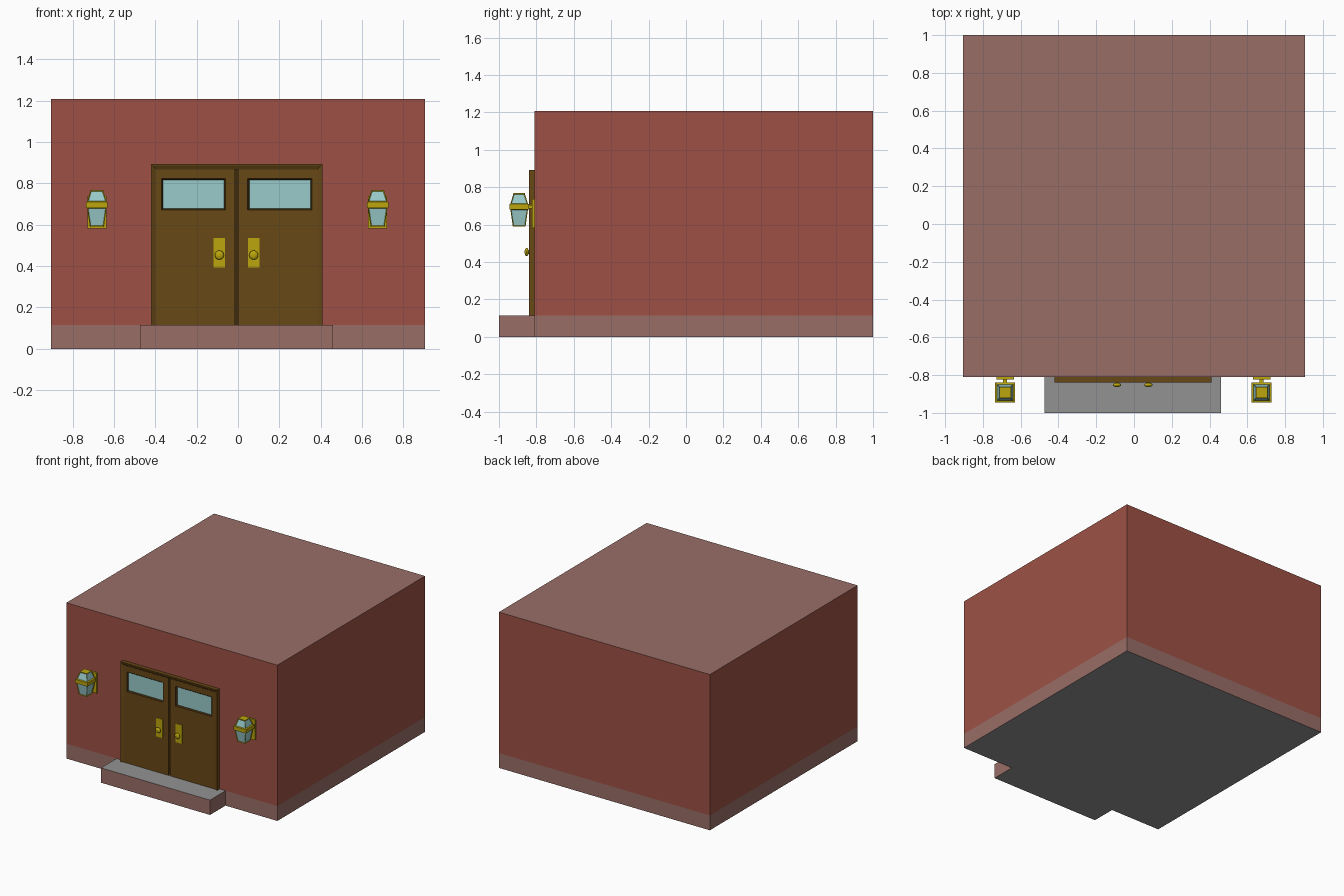
import bpy, bmesh
from mathutils import Matrix, Vector

if "Cube" in bpy.data.objects:
    bpy.data.objects.remove(bpy.data.objects["Cube"])


def mat(name, r, g, b):
    m = bpy.data.materials.new(name)
    m.diffuse_color = (r, g, b, 1)
    m.use_nodes = True
    m.node_tree.nodes["Principled BSDF"].inputs["Base Color"].default_value = m.diffuse_color
    return m


BRICK = mat("brick", 0.34, 0.083, 0.06)
PALE = mat("pale_brick", 0.32, 0.155, 0.135)
GREY = mat("concrete", 0.29, 0.29, 0.29)
WOOD = mat("wood", 0.14, 0.065, 0.008)
DARK = mat("dark_wood", 0.05, 0.024, 0.004)
BRASS = mat("brass", 0.5, 0.38, 0.004)
GLASS = mat("glass", 0.32, 0.6, 0.6)

CX = -0.007      # doorway centre line
WALL = -0.81     # front wall plane
FLOOR = 0.115    # height of base and step


def finish(name, bm, mats, fix=True):
    if fix:
        bmesh.ops.recalc_face_normals(bm, faces=bm.faces[:])
    me = bpy.data.meshes.new(name)
    bm.to_mesh(me)
    bm.free()
    for m in mats:
        me.materials.append(m)
    ob = bpy.data.objects.new(name, me)
    bpy.context.collection.objects.link(ob)
    return ob


def box_bm(x, y, z):
    bm = bmesh.new()
    bmesh.ops.create_cube(bm, size=1)
    for v in bm.verts:
        v.co = Vector([a + (b - a) * (c + 0.5) for (a, b), c in zip((x, y, z), v.co)])
    return bm


def box(name, x, y, z, m):
    return finish(name, box_bm(x, y, z), [m])


def loft(bm, loops, closed=True):
    """Skin quads between equal-length point loops."""
    rows = [[bm.verts.new(p) for p in lp] for lp in loops]
    n = len(rows[0])
    faces = []
    for a, b in zip(rows, rows[1:]):
        faces.append([bm.faces.new((a[i], a[(i + 1) % n], b[(i + 1) % n], b[i]))
                      for i in range(n if closed else n - 1)])
    return rows, faces


# Walls and roof (open underneath, sitting on the base)
bm = box_bm((-0.905, 0.905), (WALL, 1), (FLOOR, 1.208))
bm.normal_update()
for f in bm.faces:
    f.material_index = 1 if f.normal.z > 0.5 else 0
bmesh.ops.delete(bm, geom=[f for f in bm.faces if f.normal.z < -0.5], context='FACES_ONLY')
finish("building_walls", bm, [BRICK, PALE], fix=False)

# Base band with the entrance step in one footprint
S0, S1 = -0.475, 0.46
foot = [(-0.905, WALL), (S0, WALL), (S0, -1), (S1, -1), (S1, WALL),
        (0.905, WALL), (0.905, 1), (-0.905, 1)]
bm = bmesh.new()
rows, _ = loft(bm, [[(x, y, z) for x, y in foot] for z in (0, FLOOR)])
cap = [bm.faces.new(rows[0]), bm.faces.new([rows[1][i] for i in (1, 2, 3, 4)])]
for f in cap:
    f.material_index = 1
bm.normal_update()
for f in bm.faces:
    out = Vector((0, 0, -1)) if f is cap[0] else Vector((0, 0, 1)) if f is cap[1] else None
    if out and f.normal.dot(out) < 0:
        f.normal_flip()
finish("base_and_step", bm, [PALE, GREY], fix=False)

# Door surround, sloping in towards the leaves
L, R, T = -0.421, 0.409, 0.893
bm = bmesh.new()
prof = [(0, WALL), (0, -0.84), (0.006, -0.84), (0.026, -0.829), (0.026, WALL)]
loft(bm, [[(L + d, y, FLOOR), (L + d, y, T - d), (R - d, y, T - d), (R - d, y, FLOOR)]
          for d, y in prof], closed=False)
finish("door_surround", bm, [WOOD])
box("door_backing", (L + 0.02, R - 0.02), (-0.816, WALL), (FLOOR, T - 0.02), DARK)


def rect(x0, x1, z0, z1, y, d=0):
    return [(x0 + d, y, z0 + d), (x1 - d, y, z0 + d), (x1 - d, y, z1 - d), (x0 + d, y, z1 - d)]


for side, s in (("left", -1), ("right", 1)):
    def span(a, b):
        return tuple(sorted((CX + s * a, CX + s * b)))

    # Door leaf with a chamfered window opening
    leaf = span(0.007, 0.391) + (FLOOR, T - 0.025)
    win = span(0.054, 0.364) + (0.67, 0.823)
    bm = bmesh.new()
    _, fs = loft(bm, [rect(*leaf, -0.815), rect(*leaf, -0.831), rect(*win, -0.831),
                      rect(*win, -0.819, 0.009)])
    for f in fs[2]:
        f.material_index = 1
    finish(side + "_door_leaf", bm, [WOOD, DARK])
    x0, x1, z0, z1 = win
    box(side + "_door_window", (x0 + 0.005, x1 - 0.005), (-0.821, -0.817),
        (z0 + 0.005, z1 - 0.005), GLASS)

    # Handle plate and flattened knob
    box(side + "_handle_plate", span(0.055, 0.112), (-0.835, -0.83), (0.392, 0.537), BRASS)
    kx = CX + s * 0.083
    bm = bmesh.new()
    bmesh.ops.create_uvsphere(bm, u_segments=20, v_segments=12, radius=0.022,
                              matrix=Matrix.Translation((kx, -0.852, 0.453))
                              @ Matrix.Diagonal((1, 0.5, 1, 1)))
    bmesh.ops.create_cone(bm, cap_ends=True, segments=16, radius1=0.009, radius2=0.009,
                          depth=0.016, matrix=Matrix.Translation((kx, -0.841, 0.453))
                          @ Matrix.Rotation(1.5707963, 4, 'X'))
    knob = finish(side + "_door_knob", bm, [BRASS])
    bpy.context.view_layer.objects.active = knob
    knob.select_set(True)
    bpy.ops.object.shade_smooth_by_angle()
    knob.select_set(False)

    # Wall lantern: back plate, arm and tapered glazed body
    lx, ly = -0.0035 + s * 0.679, -0.892
    box(side + "_lantern_plate", (lx - 0.046, lx + 0.046), (-0.824, WALL), (0.582, 0.738), BRASS)
    box(side + "_lantern_arm", (lx - 0.01, lx + 0.01), (-0.845, -0.82), (0.686, 0.706), BRASS)
    rings = [(0.59, 0.034), (0.682, 0.047), (0.682, 0.0525), (0.711, 0.0525),
             (0.711, 0.047), (0.768, 0.03)]
    bm = bmesh.new()
    rows, fs = loft(bm, [[(lx - h, ly - h, z), (lx + h, ly - h, z), (lx + h, ly + h, z),
                          (lx - h, ly + h, z)] for z, h in rings])
    bm.faces.new(rows[0])
    bm.faces.new(rows[-1])
    bmesh.ops.recalc_face_normals(bm, faces=bm.faces[:])
    panes = fs[0] + fs[4]
    bmesh.ops.inset_individual(bm, faces=panes, thickness=0.007, depth=-0.004)
    for f in panes:
        f.material_index = 1
    finish(side + "_lantern_body", bm, [BRASS, GLASS])
